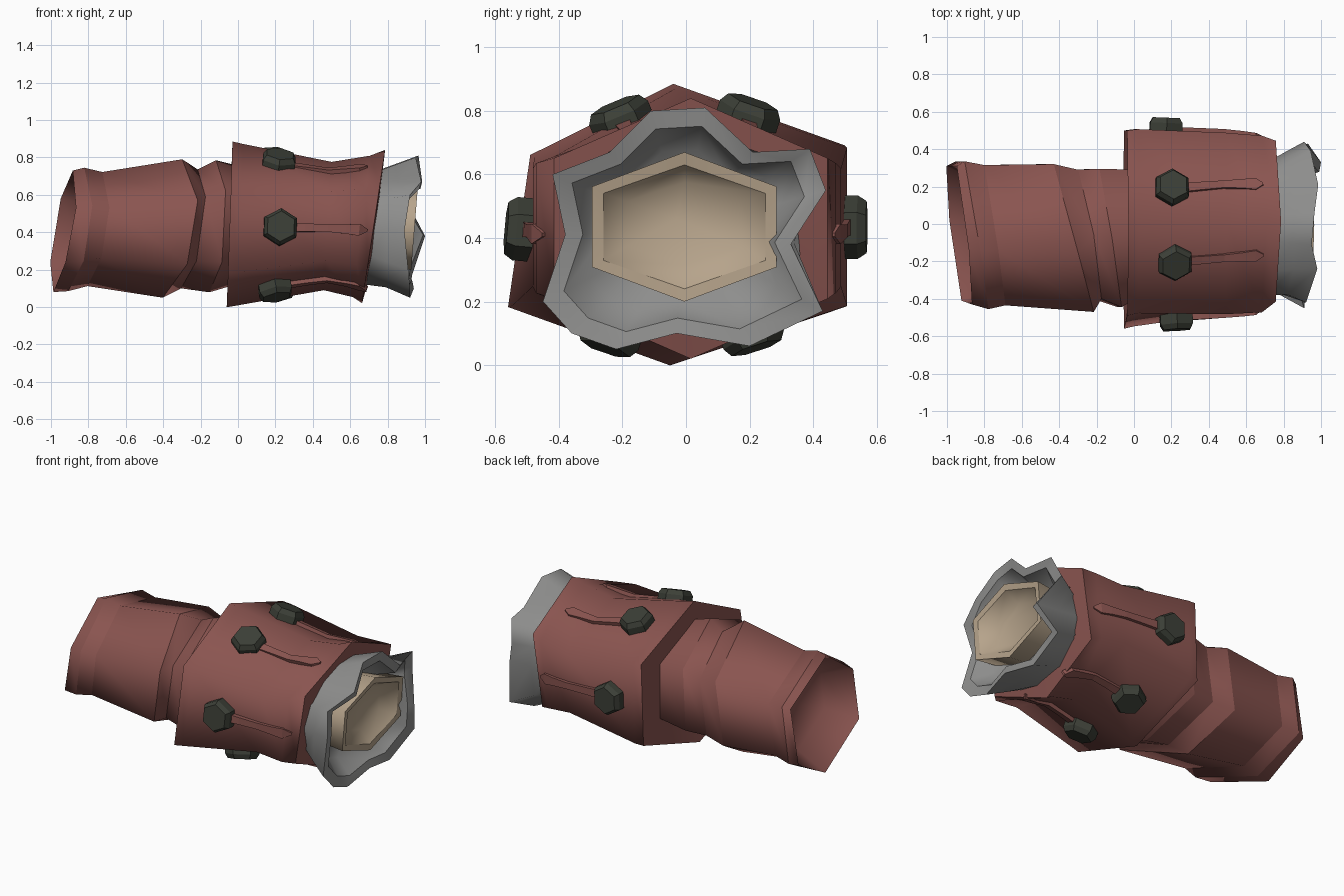
import bpy, bmesh, math
from mathutils import Vector

if "Cube" in bpy.data.objects:
    bpy.data.objects.remove(bpy.data.objects["Cube"])


def material(name, rgb):
    m = bpy.data.materials.new(name)
    m.diffuse_color = (*rgb, 1)
    m.use_nodes = True
    m.node_tree.nodes["Principled BSDF"].inputs["Base Color"].default_value = m.diffuse_color
    return m


RED = material("rust_red", (0.255, 0.09, 0.08))
GREY = material("cloth_grey", (0.27, 0.27, 0.265))
CREAM = material("cream", (0.47, 0.37, 0.26))
DARK = material("dark_metal", (0.045, 0.05, 0.038))


def loft(name, rings, mat, soft=(), start=None, end=None, smooth=True):
    """Skin equal-sized rings; ring edges stay sharp unless listed as soft."""
    n = len(rings[0])
    verts = [v for r in rings for v in r]
    faces, sharp = [], set()
    for i in range(len(rings)):
        for k in range(n):
            a, b = i * n + k, i * n + (k + 1) % n
            if i not in soft:
                sharp.add((min(a, b), max(a, b)))
            if i < len(rings) - 1:
                faces.append((a, b, b + n, a + n))
    for tip, base in ((start, 0), (end, (len(rings) - 1) * n)):
        if tip is not None:
            verts.append(tip)
            faces += [(base + k, base + (k + 1) % n, len(verts) - 1) for k in range(n)]
    me = bpy.data.meshes.new(name)
    me.from_pydata([tuple(v) for v in verts], [], faces)
    me.materials.append(mat)
    ob = bpy.data.objects.new(name, me)
    bpy.context.collection.objects.link(ob)
    bm = bmesh.new()
    bm.from_mesh(me)
    bmesh.ops.recalc_face_normals(bm, faces=bm.faces)
    for f in bm.faces:
        f.smooth = smooth
    for e in bm.edges:
        if tuple(sorted(v.index for v in e.verts)) in sharp:
            e.smooth = False
    bm.to_mesh(me)
    bm.free()
    return ob


def hexring(x, cy, cz, ry, rz, a=0.0, b=0.0, h=0.54, nudge=()):
    """Hexagon across the x axis; a and b tilt it along y and z.
    Order: top, front upper, front lower, bottom, back lower, back upper."""
    out = []
    for y, z in ((0, 1), (-1, h), (-1, -h), (0, -1), (1, -h), (1, h)):
        out.append(Vector((x - a * y * ry + b * z * rz, cy + y * ry, cz + z * rz)))
    for k, dy, dz in nudge:
        out[k] += Vector((0, dy, dz))
    return out


# Narrow rear sleeve, slightly twisted, hollow at the left end
TWIST = ((0, -0.08, 0), (1, 0, -0.05), (2, 0.02, 0.01), (3, 0.08, 0), (4, 0, 0.01))
loft("rear_sleeve", [
    hexring(-0.76, -0.06, 0.41, 0.28, 0.24, 0.13, 0.15, nudge=TWIST),
    hexring(-0.935, -0.06, 0.405, 0.37, 0.325, 0.11, 0.16, nudge=TWIST),
    hexring(-0.865, -0.06, 0.415, 0.395, 0.33, 0.16, 0.13, nudge=TWIST),
    hexring(-0.765, -0.06, 0.417, 0.375, 0.305, 0.15, 0.13, nudge=TWIST),
    hexring(-0.35, -0.075, 0.42, 0.395, 0.37, 0.27, 0.14, nudge=TWIST),
    hexring(-0.26, -0.055, 0.418, 0.345, 0.318, 0.18, 0.14),
    hexring(-0.135, -0.075, 0.432, 0.37, 0.353, 0.16, 0.05),
    hexring(0.02, -0.05, 0.44, 0.34, 0.31),
], RED, soft=(0,), start=Vector((-0.71, -0.06, 0.41)))

# Wide front sleeve
SKEW = ((0, -0.02, 0), (1, 0.06, -0.02), (2, -0.01, -0.02), (3, -0.03, 0),
        (4, -0.01, -0.02), (5, -0.01, 0.01))
OUTER = [
    hexring(-0.045, -0.02, 0.442, 0.53, 0.443, 0, 0.035, nudge=SKEW),
    hexring(0.01, -0.01, 0.44, 0.527, 0.432, 0, 0.04, nudge=SKEW),
    hexring(0.48, 0.003, 0.433, 0.485, 0.343, 0, 0.06),
    hexring(0.66, 0.0, 0.431, 0.472, 0.378, 0, 0.12),
    hexring(0.725, 0.015, 0.43, 0.43, 0.41, 0, 0.15),
]
loft("front_sleeve",
     [hexring(-0.02, -0.05, 0.44, 0.32, 0.29)] + OUTER +
     [hexring(0.735, 0.0, 0.43, 0.33, 0.28, 0.0, 0.13)],
     RED, soft=(2, 3, 4))


def on_face(k, x, side=0.0):
    """Point, outward normal and across-direction on sleeve face k at x."""
    mids = [((r[k] + r[(k + 1) % 6]) / 2, r[(k + 1) % 6] - r[k]) for r in OUTER]
    for (p, e), (q, f) in zip(mids, mids[1:]):
        if x <= q.x:
            break
    t = (x - p.x) / (q.x - p.x)
    edge, pos = e.lerp(f, t).normalized(), p.lerp(q, t)
    nrm = (q - p).cross(edge).normalized()
    if nrm.dot(pos - Vector((pos.x, 0, 0.435))) < 0:
        nrm = -nrm
    return pos + edge * side, nrm, edge


# Hexagonal studs and raised straps, one pair per sleeve face
SHIFT = (-0.055, 0.0, 0.04, -0.04, 0.0, 0.055)
DRIFT = (-0.02, 0.02, 0.0, 0.0, -0.02, -0.03)
STUD_X = (0.215, 0.225, 0.195, 0.21, 0.17, 0.2)
for k in range(6):
    base, nrm, edge = on_face(k, STUD_X[k], SHIFT[k])
    axis = edge.cross(nrm).normalized()
    rings = []
    for height, radius in ((-0.04, 0.1), (0.04, 0.1), (0.068, 0.082)):
        rings.append([base + nrm * height + radius *
                      (edge * math.cos(j * math.pi / 3) + axis * math.sin(j * math.pi / 3))
                      for j in range(6)])
    loft("stud_%d" % k, rings, DARK, end=base + nrm * 0.068, smooth=False)

    stations = []
    for x, w, lift in ((0.24, 0.026, 0.02), (0.36, 0.022, 0.02), (0.48, 0.02, 0.02),
                       (0.58, 0.025, 0.018), (0.65, 0.032, 0.014), (0.69, 0.006, 0.01)):
        drift = SHIFT[k] + DRIFT[k] * (x - 0.24) / 0.45
        row = []
        for s, up in ((-w, -0.02), (-w, lift), (w, lift), (w, -0.02)):
            p, n2, _ = on_face(k, x, s + drift)
            row.append(p + n2 * up)
        stations.append(row)
    loft("strap_%d" % k, stations, RED, end=sum(stations[-1], Vector()) / 4, smooth=False)

# Ragged collar: (y, z, x) around the torn rim
RIM = [(-.11, .80, .95), (.06, .81, .965), (.21, .67, .985), (.39, .68, .945),
       (.44, .55, .91), (.33, .38, 1.0), (.43, .17, .93), (.20, .06, .92),
       (-.03, .10, .94), (-.22, .05, .92), (-.36, .10, .92), (-.45, .20, .91),
       (-.38, .41, .89), (-.42, .60, .92), (-.24, .67, .98)]
CY, CZ = -0.01, 0.42


def collar_ring(scale, x=None, shift=0.0):
    return [Vector((px + shift if x is None else x,
                    CY + (py - CY) * scale, CZ + (pz - CZ) * scale)) for py, pz, px in RIM]


root = []
for py, pz, _ in RIM:
    t = math.atan2((pz - CZ) / 0.36, (py - CY) / 0.40)
    z = 0.31 * math.sin(t)
    root.append(Vector((0.72 + 0.14 * z, CY + 0.37 * math.cos(t), CZ + 0.01 + z)))
mid = [r.lerp(p, 0.5) - Vector((0.01, 0, 0)) for r, p in zip(root, collar_ring(0.98))]
loft("collar", [root, mid, collar_ring(1), collar_ring(0.85, None, -0.01),
                collar_ring(0.66, 0.80)],
     GREY, soft=(0, 1, 4), end=Vector((0.79, CY, CZ)))

# Cream core with a hollow rim and a domed floor
loft("core", [
    hexring(0.76, 0, 0.43, 0.27, 0.22),
    hexring(0.945, -0.005, 0.435, 0.29, 0.235, 0, 0.08),
    hexring(0.94, -0.005, 0.435, 0.255, 0.195, 0, 0.08),
    hexring(0.86, -0.005, 0.445, 0.18, 0.13),
], CREAM, soft=(3,), end=Vector((0.90, -0.03, 0.46)))
